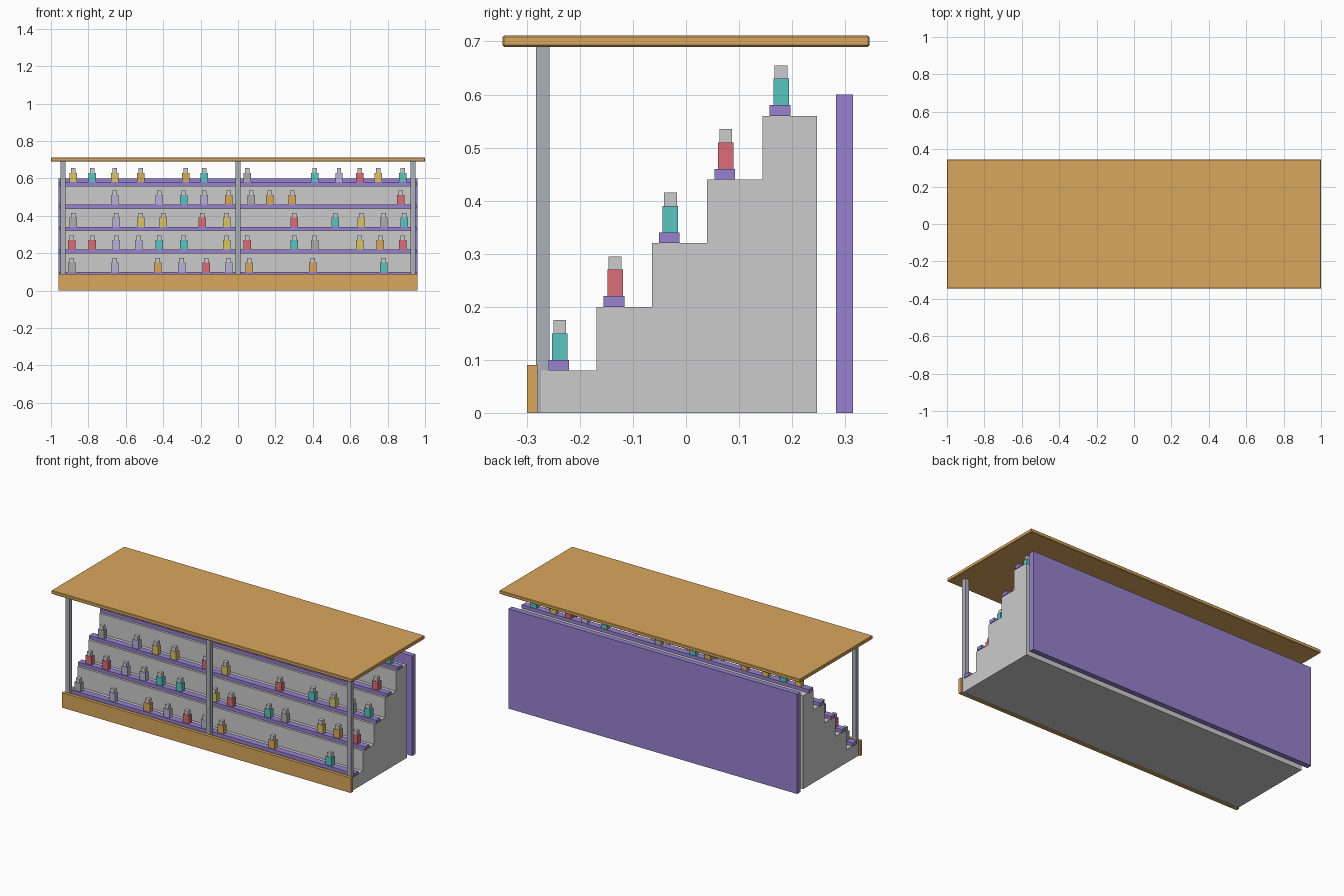
import bpy, bmesh

if "Cube" in bpy.data.objects:
    bpy.data.objects.remove(bpy.data.objects["Cube"])

COLORS = {
    "wood": (0.70, 0.39, 0.11), "purple": (0.31, 0.22, 0.62), "steel": (0.41, 0.44, 0.49),
    "R": (0.70, 0.15, 0.18), "T": (0.10, 0.55, 0.52), "Y": (0.70, 0.55, 0.13),
    "O": (0.70, 0.39, 0.11), "L": (0.48, 0.45, 0.68), "G": (0.42, 0.42, 0.42),
}
NAMES = {"R": "red", "T": "teal", "Y": "yellow", "O": "orange", "L": "lavender", "G": "grey"}
mats = {}


def mat(key):
    if key not in mats:
        m = bpy.data.materials.new(NAMES.get(key, key))
        m.diffuse_color = (*COLORS[key], 1)
        m.use_nodes = True
        m.node_tree.nodes["Principled BSDF"].inputs["Base Color"].default_value = m.diffuse_color
        mats[key] = m
    return mats[key]


def finish(name, bm, color=None):
    bmesh.ops.recalc_face_normals(bm, faces=bm.faces)
    me = bpy.data.meshes.new(name)
    bm.to_mesh(me)
    bm.free()
    ob = bpy.data.objects.new(name, me)
    bpy.context.collection.objects.link(ob)
    if color:
        me.materials.append(mat(color))
    return ob


def box(name, x, y, z, color=None):
    """Box from (min, max) ranges on each axis."""
    bm = bmesh.new()
    bmesh.ops.create_cube(bm, size=1)
    for v in bm.verts:
        v.co = [sum(r) / 2 + c * (r[1] - r[0]) for r, c in zip((x, y, z), v.co)]
    return finish(name, bm, color)


def around(c, w):
    return (c - w / 2, c + w / 2)


# Stepped display body: side profile extruded along x
FRONT, DEPTH, BACK = -0.273, 0.1043, 0.247
profile = [(FRONT, 0)]
for i in range(5):
    z = 0.08 + 0.12 * i
    profile += [(FRONT + DEPTH * i, z), (BACK if i == 4 else FRONT + DEPTH * (i + 1), z)]
profile.append((BACK, 0))
bm = bmesh.new()
face = bm.faces.new([bm.verts.new((-0.95, y, z)) for y, z in profile])
ext = bmesh.ops.extrude_face_region(bm, geom=[face])
bmesh.ops.translate(bm, vec=(1.9, 0, 0),
                    verts=[g for g in ext["geom"] if isinstance(g, bmesh.types.BMVert)])
finish("stepped_body", bm)

# Front plank, back panel and roof
box("front_plank", (-0.96, 0.96), (-0.30, -0.28), (0, 0.09), "wood")
box("back_panel", (-0.96, 0.96), (0.283, 0.315), (0, 0.60), "purple")
roof = box("roof", (-1, 1), (-0.346, 0.346), (0.69, 0.711), "wood")
bev = roof.modifiers.new("edge", "BEVEL")
bev.width = 0.003
bev.segments = 1

# Front posts
for side, x in (("left", -0.936), ("middle", 0), ("right", 0.936)):
    box(f"post_{side}", around(x, 0.027), around(-0.27, 0.026), (0, 0.69), "steel")

# Shelf strips and bottles; each entry is x in hundredths plus colour letter
ROWS = [
    "-89G -66L -43O -30L -17R -5L 6O 40O 78T",
    "-89R -78R -65L -53L -42T -29T -6Y 5R 30T 41G 65Y 76O 88R",
    "-88G -65L -52Y -40Y -19R -6Y 30R 52T 66Y 78G 89T",
    "-66L -42L -29T -18L -5O 7G 17O 29O 87R",
    "-88Y -78T -66Y -52O -28O -18T 5G 41T 54L 65R 75Y 88T",
]
for r, row in enumerate(ROWS):
    z = 0.08 + 0.12 * r
    ys = -0.240 + 0.1043 * r
    yb = -0.238 + 0.1043 * r
    box(f"shelf_strip_{r + 1}", (-0.955, 0.955), around(ys, 0.039), (z, z + 0.02), "purple")
    for n, item in enumerate(row.split(), 1):
        x = int(item[:-1]) / 100
        box(f"bottle_{r + 1}_{n}", around(x, 0.04), around(yb, 0.029), (z + 0.02, z + 0.07), item[-1])
        box(f"cap_{r + 1}_{n}", around(x, 0.024), around(yb, 0.024), (z + 0.07, z + 0.095))
